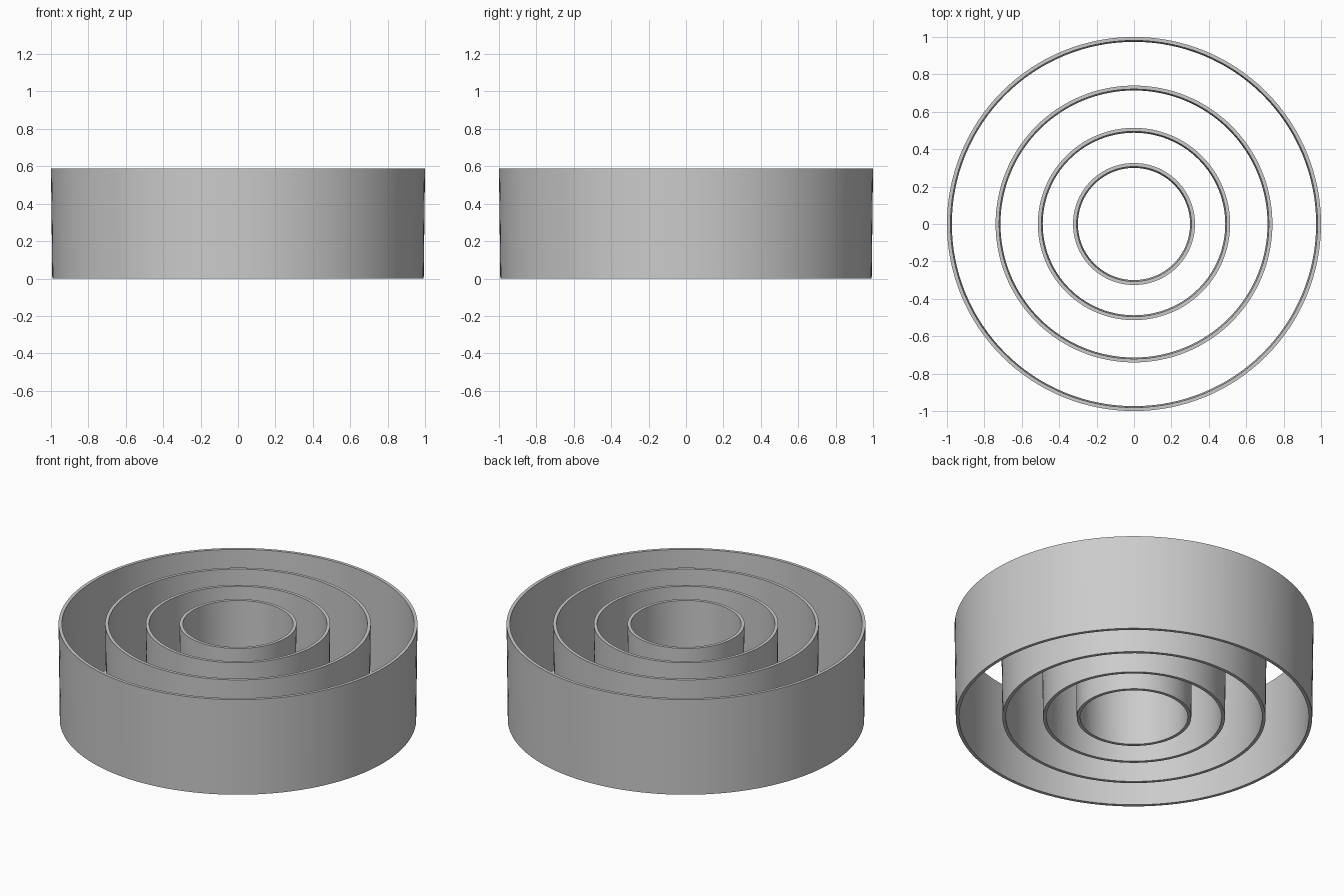
import bpy, bmesh, math

if "Cube" in bpy.data.objects:
    bpy.data.objects.remove(bpy.data.objects["Cube"])

HEIGHT = 0.588
WALL = 0.019
DRAFT = 0.007   # each ring narrows slightly towards the bottom
SEGMENTS = 128


def make_ring(name, radius):
    # Wall cross-section, revolved about z
    profile = [(radius - DRAFT, 0), (radius, HEIGHT),
               (radius - WALL, HEIGHT), (radius - WALL - DRAFT, 0)]
    bm = bmesh.new()
    loops = []
    for i in range(SEGMENTS):
        a = 2 * math.pi * i / SEGMENTS
        loops.append([bm.verts.new((r * math.cos(a), r * math.sin(a), z))
                      for r, z in profile])
    for i in range(SEGMENTS):
        cur, nxt = loops[i], loops[(i + 1) % SEGMENTS]
        for j in range(4):
            k = (j + 1) % 4
            bm.faces.new((cur[j], nxt[j], nxt[k], cur[k]))
    bmesh.ops.recalc_face_normals(bm, faces=bm.faces)
    mesh = bpy.data.meshes.new(name)
    bm.to_mesh(mesh)
    bm.free()
    obj = bpy.data.objects.new(name, mesh)
    bpy.context.collection.objects.link(obj)
    bpy.ops.object.select_all(action='DESELECT')
    obj.select_set(True)
    bpy.context.view_layer.objects.active = obj
    bpy.ops.object.shade_smooth_by_angle(angle=math.radians(30))


# Four nested open rings
for name, radius in (("outer_ring", 1.0), ("second_ring", 0.74),
                     ("third_ring", 0.514), ("inner_ring", 0.326)):
    make_ring(name, radius)
